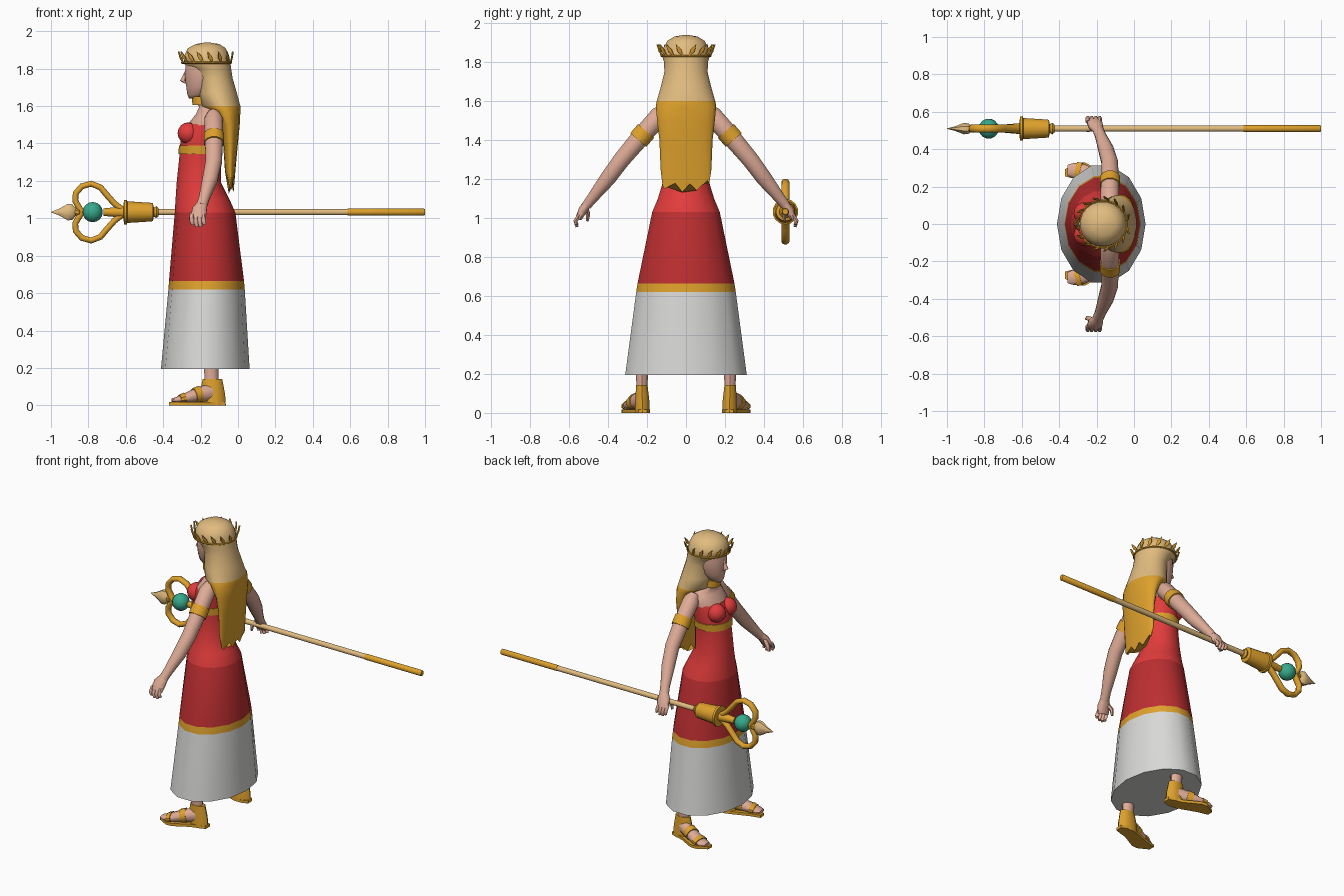
import bpy, math
from mathutils import Vector

cube = bpy.data.objects.get("Cube")
if cube:
    bpy.data.objects.remove(cube, do_unlink=True)

X, Y, Z = Vector((1, 0, 0)), Vector((0, 1, 0)), Vector((0, 0, 1))


def material(name, *rgb):
    lin = [(c / 255) ** 2.2 for c in rgb] + [1]
    m = bpy.data.materials.new(name)
    m.use_nodes = True
    m.diffuse_color = lin
    m.node_tree.nodes["Principled BSDF"].inputs["Base Color"].default_value = lin
    return m


GOLD = material("gold", 222, 160, 48)
HAIR = material("light blonde", 224, 186, 126)
SKIN = material("skin", 222, 170, 150)
RED = material("bright red", 226, 62, 62)
DARK = material("deep red", 188, 50, 52)
WHITE = material("white cloth", 216, 216, 214)
TEAL = material("teal gem", 58, 168, 138)


def finish(name, verts, faces, mats, slots, mirror, angle):
    mesh = bpy.data.meshes.new(name)
    mesh.from_pydata(verts, [], faces)
    obj = bpy.data.objects.new(name, mesh)
    bpy.context.collection.objects.link(obj)
    for m in mats:
        mesh.materials.append(m)
    for poly, slot in zip(mesh.polygons, slots):
        poly.material_index = slot
    if mirror:
        mod = obj.modifiers.new("other_side", "MIRROR")
        mod.use_axis = (False, True, False)
        mod.use_mirror_merge = False
    bpy.ops.object.select_all(action="DESELECT")
    obj.select_set(True)
    bpy.context.view_layer.objects.active = obj
    bpy.ops.object.shade_smooth_by_angle(angle=math.radians(angle))
    return obj


def tube(name, pts, mats, n=12, ref=Z, axis=None, mirror=False, angle=40):
    """Loft of oval rings; each point is x, y, z, radius, radius along ref."""
    verts, faces, slots = [], [], []
    kinds = list(dict.fromkeys(mats))
    pos = [Vector(p[:3]) for p in pts]
    last = len(pts) - 1
    for i, p in enumerate(pts):
        t = axis or (pos[min(i + 1, last)] - pos[max(i - 1, 0)]).normalized()
        a = t.cross(ref).normalized()
        b = t.cross(a)
        for k in range(n):
            q = 2 * math.pi * (k + .5) / n
            verts.append(pos[i] + a * p[3] * math.cos(q) + b * p[-1] * math.sin(q))
    for i in range(last):
        for k in range(n):
            j = (k + 1) % n
            faces.append((i*n + k, i*n + j, i*n + n + j, i*n + n + k))
            slots.append(kinds.index(mats[min(i, len(mats) - 1)]))
    faces += [tuple(reversed(range(n))), tuple(range(last*n, last*n + n))]
    slots += [slots[0], slots[-1]]
    return finish(name, verts, faces, kinds, slots, mirror, angle)


def stack(name, rings, mats, n=12, y=0, **kw):
    """Upright loft; each ring is height, front x, back x, half width."""
    pts = [((f + b) / 2, y, z, w, (b - f) / 2) for z, f, b, w in rings]
    return tube(name, pts, mats, n, X, Z, **kw)


def ball(name, centre, r, mat, mirror=False, squash=1):
    steps = [math.pi * (i + .05) / 8.1 for i in range(9)]
    x, y, z = centre
    pts = [(x, y, z - r * squash * math.cos(s), r * math.sin(s)) for s in steps]
    return tube(name, pts, [mat], 14, X, Z, mirror=mirror)


# Long dress with border, waist belt and bodice
stack("dress", [(.195, -.412, .062, .32), (.62, -.372, .036, .262),
                (.665, -.369, .032, .255), (1.03, -.338, -.014, .178),
                (1.10, -.334, -.045, .148), (1.19, -.328, -.09, .12),
                (1.345, -.312, -.09, .112), (1.39, -.31, -.09, .118),
                (1.45, -.3, -.085, .125), (1.505, -.27, -.085, .125)],
      [WHITE, GOLD, DARK, RED, RED, RED, RED, RED], 14)
stack("waist_belt", [(1.345, -.318, -.085, .12), (1.39, -.316, -.085, .124)], [GOLD], 14)
ball("bust", (-.265, .058, 1.455), .058, RED, mirror=True)

# Shoulders, neck and head
stack("chest", [(1.43, -.285, -.09, .115), (1.51, -.265, -.09, .128),
                (1.56, -.225, -.09, .118), (1.595, -.21, -.1, .075),
                (1.62, -.225, -.13, .046), (1.69, -.225, -.13, .043)], [SKIN], angle=60)
stack("choker", [(1.605, -.245, -.13, .055), (1.65, -.25, -.13, .055)], [GOLD])
stack("head", [(1.64, -.262, -.18, .025), (1.66, -.272, -.15, .05),
               (1.70, -.278, -.1, .076), (1.75, -.284, -.08, .088),
               (1.79, -.284, -.08, .092), (1.84, -.28, -.08, .09)], [SKIN], 16, angle=60)
tube("nose", [(-.276, 0, 1.785, .008), (-.288, 0, 1.755, .012),
              (-.294, 0, 1.735, .016), (-.275, 0, 1.722, .012)], [SKIN], 6, X, Z, angle=60)

# Hair: crown, side locks and the long back panel
hair = stack("hair", [(1.94, -.175, -.155, .01), (1.932, -.225, -.1, .06),
                      (1.91, -.268, -.065, .096), (1.87, -.29, -.046, .12),
                      (1.825, -.29, -.038, .122), (1.805, -.255, -.036, .115),
                      (1.75, -.222, -.028, .112), (1.67, -.212, -.005, .132),
                      (1.6, -.2, .014, .152), (1.575, -.15, .014, .157),
                      (1.5, -.1, .01, .15), (1.4, -.08, 0, .138),
                      (1.25, -.07, -.014, .132), (1.16, -.05, -.024, .122)],
             [HAIR] * 8 + [GOLD], 20, angle=60)
for v in hair.data.vertices:
    if v.co.z < 1.2:
        v.co.z += .022 * math.sin(v.co.y * 75) + abs(v.co.y) * .2 - .01

# Laurel wreath
wreath = [(-.168 + .131 * math.cos(q), .126 * math.sin(q), 1.832, .006)
          for q in [math.tau * i / 24 for i in range(25)]]
tube("wreath_band", wreath, [GOLD], 6)
for i in range(16):
    q = math.tau * (i + .5) / 16
    out = Vector((math.cos(q), math.sin(q), 0))
    side = Vector((-out.y, out.x, 0)) * (1 if out.y > 0 else -1)
    root = Vector((-.168 + .13 * out.x, .127 * out.y, 1.835))
    leaf = [(*(root + side * s + Z * h + out * o), w, .005)
            for s, h, o, w in ((-.008, 0, 0, .003), (.008, .025, .01, .013),
                               (.024, .056, .018, .001))]
    tube("wreath_leaf", leaf, [GOLD], 6, out)

# Arms, arm bands and hands
tube("arm", [(-.13, .1, 1.56, .035), (-.13, .135, 1.525, .052), (-.128, .22, 1.43, .05),
             (-.13, .33, 1.3, .045), (-.15, .4, 1.205, .042), (-.18, .475, 1.11, .03),
             (-.195, .51, 1.065, .025, .03)], [SKIN], 12, X, mirror=True, angle=60)
tube("arm_band", [(-.128, .205, 1.447, .056), (-.128, .245, 1.401, .056)],
     [GOLD], 12, X, mirror=True)
tube("palm", [(-.19, .5, 1.08, .022, .028), (-.205, .527, 1.045, .025, .042),
              (-.215, .55, 1.0, .018, .042)], [SKIN], 8, X, mirror=True, angle=60)
for i in range(4):
    x = -.247 + .021 * i
    drop = .012 if i in (1, 2) else 0
    tube("finger", [(x, .545, 1.02, .012), (x, .567, .985, .012),
                    (x + .006, .56, .967 - drop, .009)], [SKIN], 6, X, mirror=True, angle=60)
tube("thumb", [(-.215, .515, 1.06, .012), (-.247, .503, 1.02, .013),
               (-.255, .507, .985, .008)], [SKIN], 6, X, mirror=True, angle=60)

# Legs and sandals
stack("ankle", [(.08, -.19, -.1, .03), (.15, -.178, -.105, .03), (.35, -.2, -.1, .042)],
      [SKIN], 10, y=.226, mirror=True)
foot = [(-.13, .225, .07, .032, .05), (-.21, .255, .056, .04, .042),
        (-.275, .278, .04, .045, .028), (-.325, .287, .03, .042, .016),
        (-.355, .288, .026, .03, .01)]
tube("foot", foot, [SKIN], 10, mirror=True, angle=60)
tube("sandal_heel", [(-.137, .224, 0, .04, .072), (-.137, .224, .06, .038, .068),
                     (-.137, .227, .142, .031, .052)], [GOLD], 10, X, Z, mirror=True)
for name, a, b in (("instep_strap", (-.2, .25, .06, .044, .046), (-.235, .264, .052, .047, .041)),
                   ("toe_strap", (-.285, .28, .038, .05, .03), (-.312, .286, .033, .049, .024))):
    tube(name, [a, b], [GOLD], 10, mirror=True)
outline = [(-.067, .2), (-.067, .245), (-.16, .273), (-.26, .328), (-.3, .33),
           (-.368, .293), (-.37, .255), (-.3, .238), (-.2, .2), (-.11, .185)]
m = len(outline)
finish("sandal_sole", [(x, y, z) for z in (0, .018) for x, y in outline],
       [tuple(range(m)), tuple(reversed(range(m, 2 * m)))]
       + [(i, m + i, m + (i + 1) % m, (i + 1) % m) for i in range(m)],
       [GOLD], [0] * (m + 2), True, 30)


# Staff held level, turned along its length
def turned(name, profile, mats, n=12):
    tube(name, [(x, .51, 1.033, *r) for x, *r in profile], mats, n)


turned("staff_rod", [(-.45, .017), (.59, .017)], [HAIR])
turned("staff_end", [(.585, .019), (.995, .019), (1.0, .015)], [GOLD])
turned("staff_socket", [(-.425, .022), (-.437, .032), (-.45, .024), (-.455, .048),
                        (-.47, .05), (-.592, .058), (-.595, .066), (-.61, .066),
                        (-.612, .03), (-.72, .02)], [GOLD], 14)
turned("staff_tip_base", [(-.83, .01), (-.85, .024), (-.875, .02)], [GOLD], 8)
turned("staff_tip", [(-.86, .012), (-.885, .03, .045), (-.91, .033, .048),
                     (-.955, .014, .02), (-1.0, .001)], [HAIR], 8)
ball("gem", (-.777, .51, 1.033), .054, TEAL)
curve = [(-.62, .015), (-.66, .045), (-.7, .09), (-.735, .132), (-.785, .152),
         (-.835, .138), (-.868, .1), (-.87, .06), (-.85, .025), (-.835, 0)]
for name, s in (("upper_heart_loop", 1), ("lower_heart_loop", -1)):
    tube(name, [(x, .51, 1.033 + s * h, .017, .021) for x, h in curve],
         [GOLD], 10, Y, angle=60)

# Make every face point outwards
for obj in bpy.context.collection.objects:
    if obj.type == "MESH":
        bpy.ops.object.select_all(action="DESELECT")
        obj.select_set(True)
        bpy.context.view_layer.objects.active = obj
        bpy.ops.object.mode_set(mode="EDIT")
        bpy.ops.mesh.select_all(action="SELECT")
        bpy.ops.mesh.normals_make_consistent(inside=False)
        bpy.ops.object.mode_set(mode="OBJECT")
